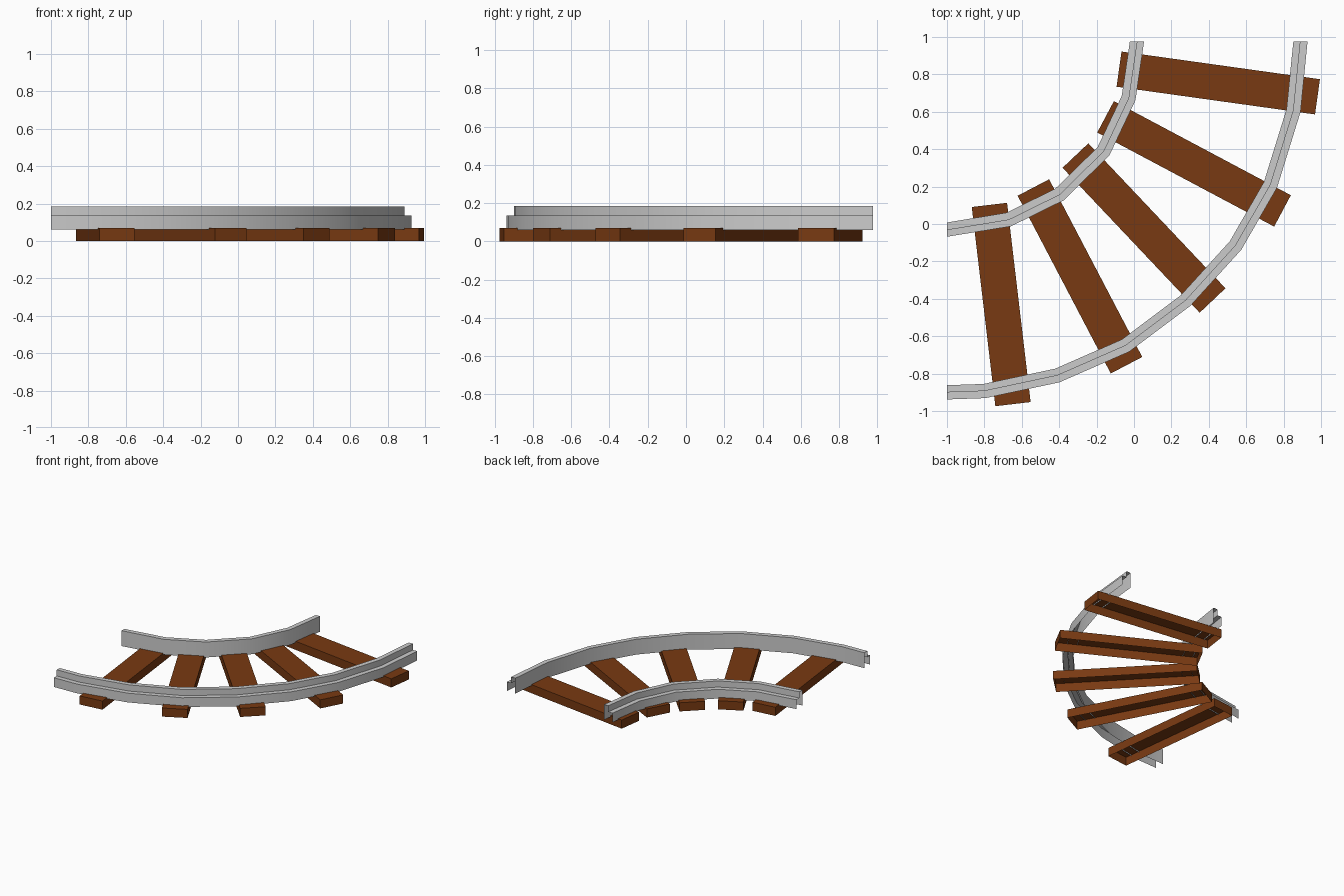
import bpy, bmesh, math
from mathutils import Vector, Matrix

if "Cube" in bpy.data.objects:
    bpy.data.objects.remove(bpy.data.objects["Cube"])

HALF, BASE, STEP, TOP = 0.038, 0.06, 0.135, 0.185
SLEEPER_H, SLEEPER_W = 0.07, 0.19

wood = bpy.data.materials.new("brown_wood")
wood.diffuse_color = (0.19, 0.042, 0.006, 1)
wood.use_nodes = True
wood.node_tree.nodes["Principled BSDF"].inputs["Base Color"].default_value = wood.diffuse_color


def add_object(name, bm, mat=None):
    mesh = bpy.data.meshes.new(name)
    bm.to_mesh(mesh)
    bm.free()
    ob = bpy.data.objects.new(name, mesh)
    bpy.context.collection.objects.link(ob)
    if mat:
        mesh.materials.append(mat)
    return ob


def add_rail(name, path, side):
    """Sweep the stepped, open-bottomed rail profile; side=1 puts the low step outward."""
    profile = [(-HALF, BASE), (-HALF, TOP), (0, TOP), (0, STEP), (HALF, STEP), (HALF, BASE)]
    pts = [Vector(p) for p in path]
    right = lambda d: Vector((d.y, -d.x)).normalized()
    bm = bmesh.new()
    rings = []
    for i, p in enumerate(pts):
        if i == 0:
            n = Vector((0, -1))            # ends are cut square to the axes
        elif i == len(pts) - 1:
            n = Vector((1, 0))
        else:
            a, b = right(p - pts[i - 1]), right(pts[i + 1] - p)
            n = (a + b).normalized()
            n = n / n.dot(a)               # mitre
        rings.append([bm.verts.new((*(p + n * o * side), z)) for o, z in profile])
    for r, s in zip(rings, rings[1:]):
        for j in range(len(profile) - 1):
            f = [r[j], r[j + 1], s[j + 1], s[j]]
            bm.faces.new(f if side > 0 else f[::-1])
    ob = add_object(name, bm)
    bpy.ops.object.select_all(action='DESELECT')
    bpy.context.view_layer.objects.active = ob
    ob.select_set(True)
    bpy.ops.object.shade_smooth_by_angle(angle=math.radians(30))


def add_sleeper(name, start, end):
    """Hollow wooden bar, open underneath."""
    a, b = Vector(start), Vector(end)
    d, c = b - a, (a + b) / 2
    bm = bmesh.new()
    bmesh.ops.create_cube(bm, size=1)
    under = [f for f in bm.faces if f.normal.z < -0.5]
    bmesh.ops.delete(bm, geom=under, context='FACES_ONLY')
    m = (Matrix.Translation((c.x, c.y, SLEEPER_H / 2))
         @ Matrix.Rotation(math.atan2(d.y, d.x), 4, 'Z')
         @ Matrix.Diagonal((d.length, SLEEPER_W, SLEEPER_H, 1)))
    bm.transform(m)
    add_object(name, bm, wood)


# rails: the tall halves face each other across the track
add_rail("inner_rail", [(-1, -0.03), (-0.67, 0.024), (-0.398, 0.158),
                        (-0.163, 0.389), (-0.029, 0.673), (0.016, 0.977)], -1)
add_rail("outer_rail", [(-1, -0.9), (-0.8, -0.893), (-0.41, -0.81), (-0.045, -0.65),
                        (0.275, -0.41), (0.543, -0.115), (0.73, 0.21),
                        (0.853, 0.607), (0.89, 0.977)], 1)

# sleepers fanned around the bend
ends = [((-0.773, 0.102), (-0.647, -0.963)),
        ((-0.538, 0.195), (-0.04, -0.755)),
        ((-0.313, 0.366), (0.42, -0.409)),
        ((-0.152, 0.573), (0.794, 0.07)),
        ((-0.08, 0.828), (0.981, 0.68))]
for i, (a, b) in enumerate(ends):
    add_sleeper(f"sleeper_{i + 1}", a, b)
